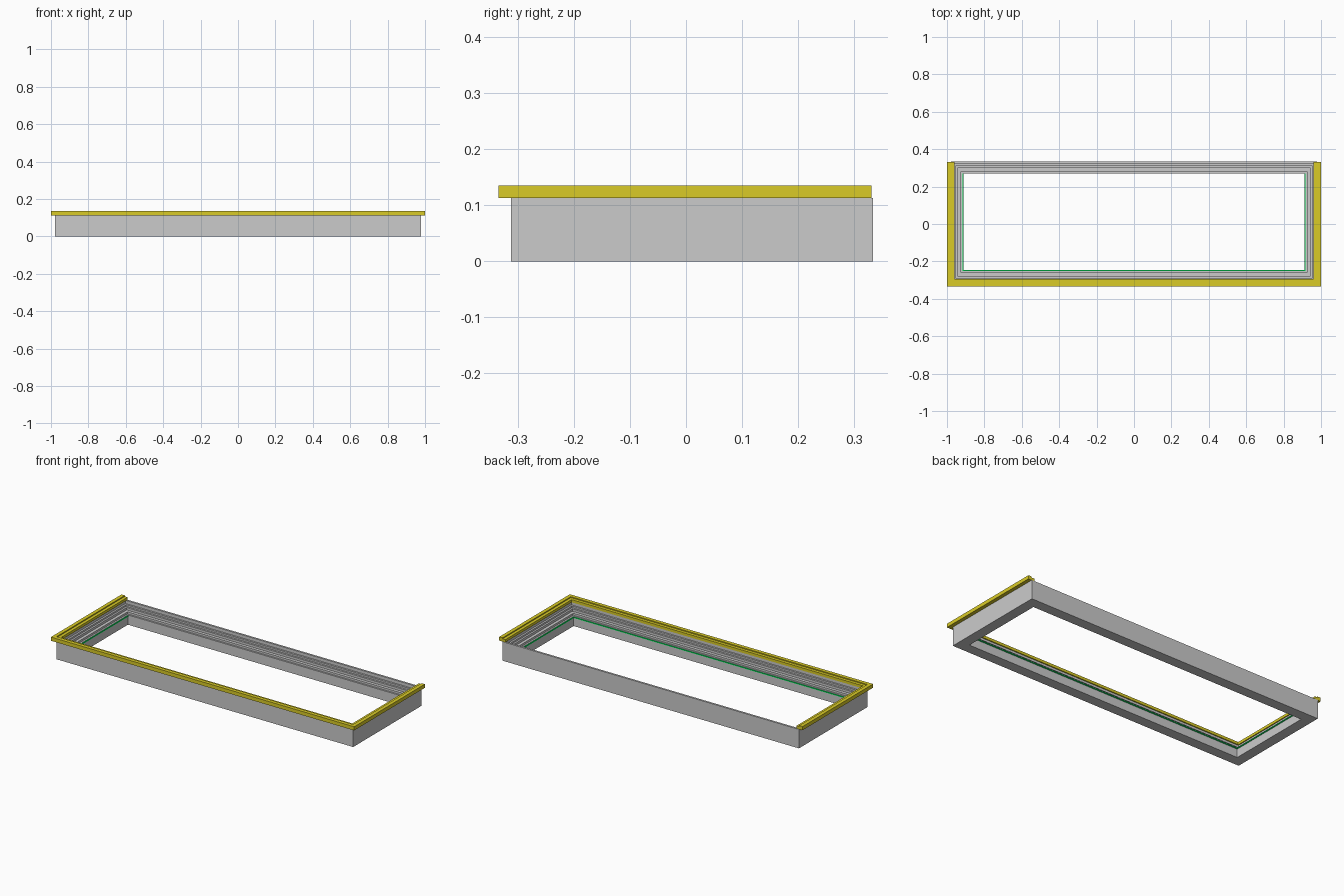
import bpy, bmesh

if "Cube" in bpy.data.objects:
    bpy.data.objects.remove(bpy.data.objects["Cube"])

X, YF, YB = 0.978, -0.312, 0.333   # outer faces of the main frame


def material(name, color):
    m = bpy.data.materials.new(name)
    m.diffuse_color = color
    m.use_nodes = True
    m.node_tree.nodes["Principled BSDF"].inputs["Base Color"].default_value = m.diffuse_color
    return m


def sweep(name, profile, closed=True, back=YB, mat=None):
    """Mitred sweep of (inward offset, height) points round the frame."""
    bm = bmesh.new()

    def ring(sx, y, sy):
        return [bm.verts.new((sx * (X - d), y + sy * d, z)) for d, z in profile]

    sb = -1 if closed else 0      # open runs end square at the back
    rings = [ring(-1, back, sb), ring(-1, YF, 1), ring(1, YF, 1), ring(1, back, sb)]
    n = len(profile)
    for i in range(4 if closed else 3):
        a, b = rings[i], rings[(i + 1) % 4]
        for j in range(n):
            k = (j + 1) % n
            bm.faces.new((a[j], a[k], b[k], b[j]))
    if not closed:
        bm.faces.new(rings[0])
        bm.faces.new(rings[3])
    bmesh.ops.recalc_face_normals(bm, faces=bm.faces)
    mesh = bpy.data.meshes.new(name)
    bm.to_mesh(mesh)
    bm.free()
    ob = bpy.data.objects.new(name, mesh)
    bpy.context.collection.objects.link(ob)
    if mat:
        mesh.materials.append(mat)
    return ob


yellow = material("yellow_trim", (0.70, 0.60, 0.02, 1))
green = material("green_seal", (0.0, 0.8, 0.1, 1))

# Main frame: stepped extrusion with an outer wall, ledges and an inner sill
sweep("main_frame", [
    (0, 0), (0, 0.113), (0.012, 0.113), (0.012, 0.094), (0.023, 0.094),
    (0.023, 0.084), (0.034, 0.084), (0.034, 0.070), (0.052, 0.070),
    (0.052, 0.058), (0.062, 0.058), (0.062, 0)])

# Raised trim on the front and both sides, open at the back
sweep("top_trim", [
    (-0.022, 0.113), (-0.022, 0.135), (0.0, 0.135), (0.0, 0.129),
    (0.018, 0.129), (0.018, 0.113)], closed=False, back=0.331, mat=yellow)

# Thin seal along the inner sill
sweep("inner_seal", [
    (0.062, 0.050), (0.062, 0.056), (0.066, 0.056), (0.066, 0.050)],
    closed=False, back=YB - 0.062, mat=green)
